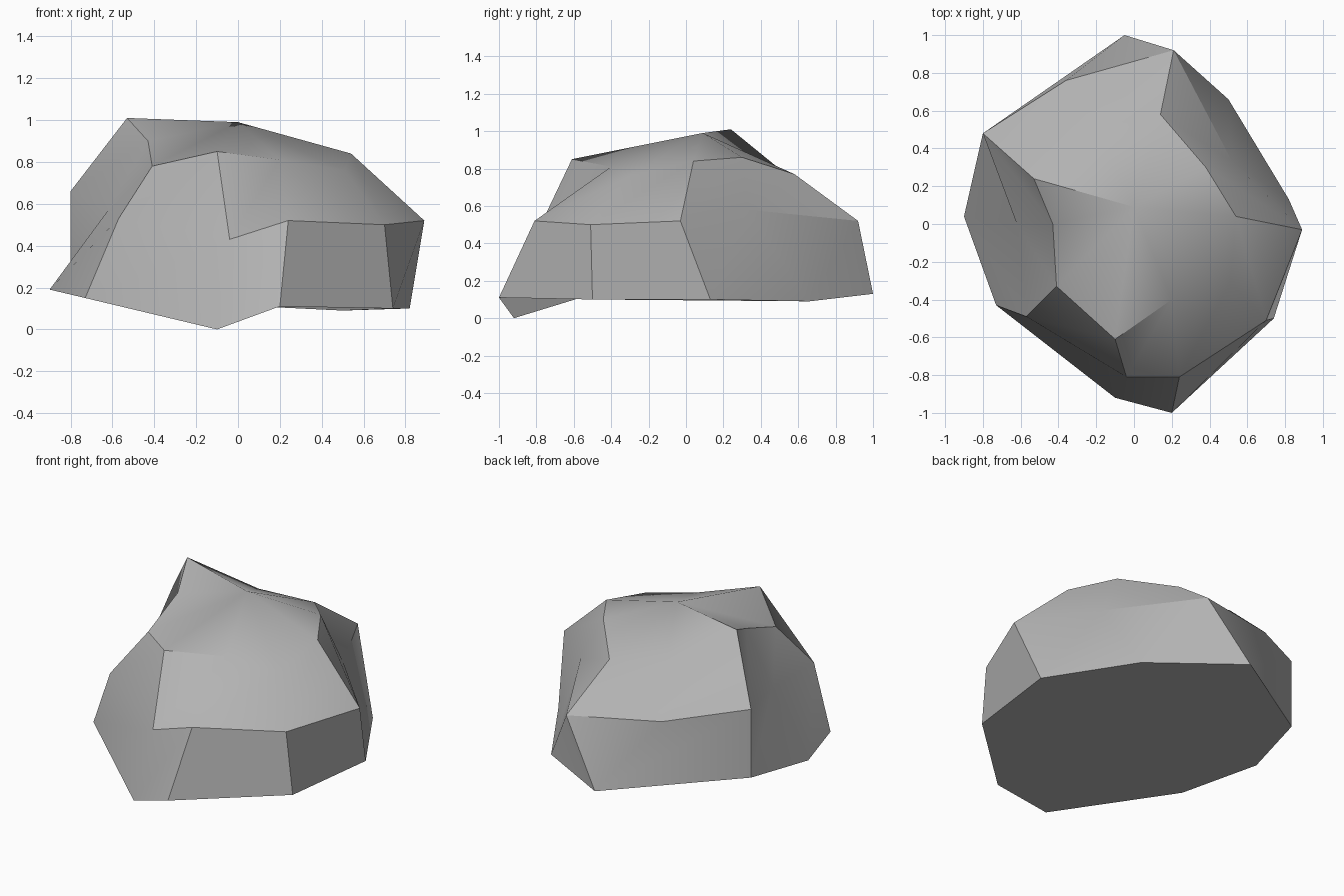
import bpy
import bmesh
import math
from mathutils import Vector

default_cube = bpy.data.objects.get("Cube")
if default_cube:
    bpy.data.objects.remove(default_cube, do_unlink=True)


def make_material(name, colour):
    material = bpy.data.materials.new(name)
    material.use_nodes = True
    material.diffuse_color = colour
    shader = material.node_tree.nodes["Principled BSDF"]
    shader.inputs["Base Color"].default_value = colour
    shader.inputs["Roughness"].default_value = 0.9
    return material


def add_ring(bm, points):
    return [bm.verts.new(Vector(point)) for point in points]


def add_face(bm, corners):
    # A corner shared by neighbouring columns collapses a quad to a triangle
    unique_corners = list(dict.fromkeys(corners))
    return bm.faces.new(unique_corners)


def bridge_rings(bm, lower, upper):
    count = len(lower)
    for i in range(count):
        j = (i + 1) % count
        add_face(bm, (lower[i], lower[j], upper[j], upper[i]))


# Irregular rings of the boulder, counter-clockwise from the front
foot_points = [
    (.2, -1, .11), (.74, -.5, .1), (.82, .13, .1), (.5, .66, .09),
    (-.05, 1, .13), (-.8, .48, .22), (-.9, .04, .19), (-.73, -.43, .15),
    (-.1, -.92, 0),
]
waist_points = [
    (.24, -.81, .52), (.7, -.51, .5), (.89, -.03, .52), (.52, .33, .58),
    (.21, .92, .52), (-.36, .76, .57), (-.8, .48, .66), (-.62, 0, .57),
    (-.57, -.49, .53), (-.04, -.81, .43),
]
shoulder_points = [
    (.2, -.4, .81), (.51, -.31, .76), (.54, .04, .84), (.38, .3, .86),
    (.14, .58, .77), (-.21, .51, .79), (-.53, .24, 1.01), (-.43, 0, .9),
    (-.41, -.33, .78), (-.1, -.61, .85),
]

bm = bmesh.new()
foot = add_ring(bm, foot_points)
waist = add_ring(bm, waist_points)
shoulder = add_ring(bm, shoulder_points)
peak = bm.verts.new((0, .09, .99))

# Steep lower sides: the back foot corner serves two columns
bridge_rings(bm, foot[:5] + foot[4:], waist)

# Sloping upper sides
bridge_rings(bm, waist, shoulder)

# Faceted crown around the peak
for i in range(0, len(shoulder), 2):
    far_corner = shoulder[(i + 2) % len(shoulder)]
    add_face(bm, (peak, shoulder[i], shoulder[i + 1], far_corner))

# Underside
add_face(bm, reversed(foot))
bmesh.ops.recalc_face_normals(bm, faces=bm.faces[:])

mesh = bpy.data.meshes.new("boulder")
bm.to_mesh(mesh)
bm.free()
mesh.materials.append(make_material("stone grey", (.45, .45, .45, 1)))

boulder = bpy.data.objects.new("boulder", mesh)
bpy.context.collection.objects.link(boulder)

# Soft shading across shallow facets, crisp creases elsewhere
bpy.ops.object.select_all(action="DESELECT")
boulder.select_set(True)
bpy.context.view_layer.objects.active = boulder
bpy.ops.object.shade_smooth_by_angle(angle=math.radians(30))
